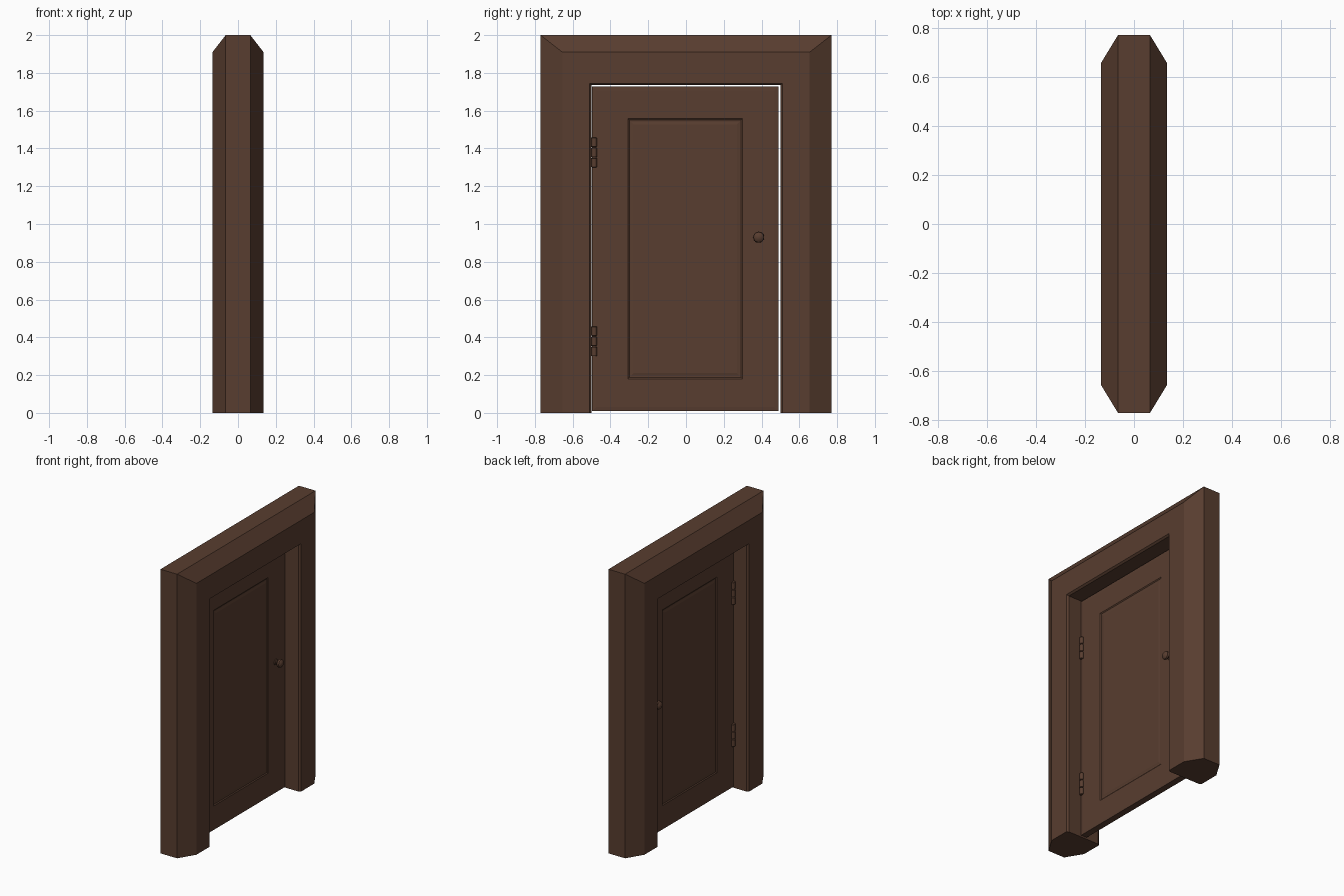
import bpy, bmesh
from mathutils import Matrix

cube = bpy.data.objects.get("Cube")
if cube:
    bpy.data.objects.remove(cube)

wood = bpy.data.materials.new("dark_brown_wood")
wood.use_nodes = True
brown = (0.098, 0.047, 0.029, 1)
wood.diffuse_color = brown
wood.node_tree.nodes["Principled BSDF"].inputs["Base Color"].default_value = brown


def finish(bm, name, smooth=False):
    bmesh.ops.recalc_face_normals(bm, faces=bm.faces)
    mesh = bpy.data.meshes.new(name)
    bm.to_mesh(mesh)
    bm.free()
    obj = bpy.data.objects.new(name, mesh)
    bpy.context.collection.objects.link(obj)
    mesh.materials.append(wood)
    if smooth:
        bpy.ops.object.select_all(action='DESELECT')
        obj.select_set(True)
        bpy.context.view_layer.objects.active = obj
        bpy.ops.object.shade_smooth_by_angle()
    return obj


def loft(bm, rings):
    """Bridge closed loops of points and cap both ends."""
    loops = [[bm.verts.new(p) for p in ring] for ring in rings]
    for a, b in zip(loops, loops[1:]):
        for i in range(len(a)):
            j = (i + 1) % len(a)
            bm.faces.new((a[i], a[j], b[j], b[i]))
    bm.faces.new(loops[0])
    bm.faces.new(loops[-1])


def lathe(name, profile, loc, axis, segments=24):
    """Spin (radius, height) pairs round the given axis."""
    bm = bmesh.new()
    verts = [bm.verts.new((r, 0, h)) for r, h in profile]
    edges = [bm.edges.new(pair) for pair in zip(verts, verts[1:])]
    bmesh.ops.spin(bm, geom=verts + edges, cent=(0, 0, 0), axis=(0, 0, 1),
                   angle=6.2831853, steps=segments)
    bmesh.ops.remove_doubles(bm, verts=bm.verts, dist=0.0001)
    if axis:
        turn = Matrix.Rotation(axis * 1.5707963, 4, 'Y')
        bmesh.ops.transform(bm, matrix=turn, verts=bm.verts)
    bmesh.ops.translate(bm, vec=loc, verts=bm.verts)
    return finish(bm, name, smooth=True)


# Door frame: chamfered profile (side offset, top offset, depth), mitred corners
half = [(0.27, 0.265, 0.065), (0.155, 0.175, 0.135),
        (0.01, 0.01, 0.135), (0, 0, 0.122)]
profile = half + [(s, t, -x) for s, t, x in reversed(half)]
W, H = 0.5, 1.735
bm = bmesh.new()
loft(bm, [[(x, side * (W + s), (H + t) * up) for s, t, x in profile]
          for side, up in ((-1, 0), (-1, 1), (1, 1), (1, 0))])
finish(bm, "door_frame")

# Door leaf: nested rectangles give the edge bevel and the sunken panel
steps = [(0, 0, 0.023), (0.02, 0.02, 0.025), (0.19, 0.17, 0.025),
         (0.197, 0.177, 0.02), (0.205, 0.187, 0.02), (0.22, 0.2, 0.023)]
y0, y1, z0, z1 = -0.497, 0.489, 0.01, 1.728


def rect(dy, dz, x):
    return [(x, y0 + dy, z0 + dz), (x, y1 - dy, z0 + dz),
            (x, y1 - dy, z1 - dz), (x, y0 + dy, z1 - dz)]


bm = bmesh.new()
loft(bm, [rect(*s) for s in reversed(steps)] + [rect(a, b, -x) for a, b, x in steps])
finish(bm, "door_leaf")

# Knobs and hinges on both sides
knob = [(0, 0), (0.02, 0), (0.02, 0.006), (0.011, 0.009), (0.011, 0.016),
        (0.022, 0.02), (0.029, 0.03), (0.027, 0.041), (0.016, 0.05), (0, 0.053)]
for side, label in ((1, "left"), (-1, "right")):
    lathe("knob_" + label, knob, (side * 0.025, 0.385, 0.93), side)
    for base, level in ((0.3, "lower"), (1.3, "upper")):
        for k in range(3):
            r, length = 0.014, 0.05
            barrel = [(0, 0), (r - 0.002, 0), (r, 0.002),
                      (r, length - 0.002), (r - 0.002, length), (0, length)]
            lathe(f"hinge_{level}_{label}_{k + 1}", barrel,
                  (side * 0.027, -0.486, base + k * 0.054), 0, 16)
